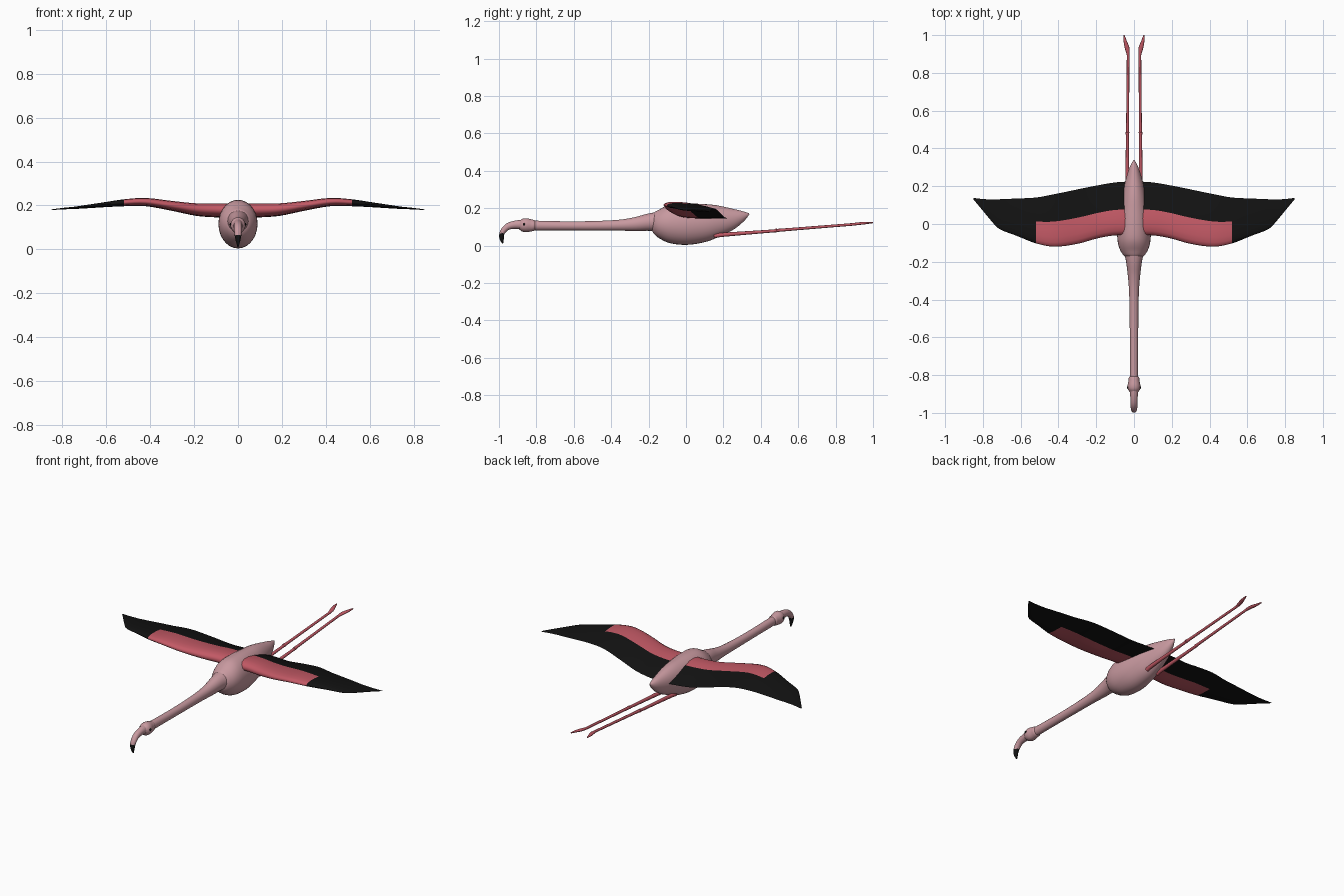
import bpy, bmesh, math
from mathutils import Vector

cube = bpy.data.objects.get("Cube")
if cube:
    bpy.data.objects.remove(cube)


def material(name, rgb):
    m = bpy.data.materials.new(name)
    m.use_nodes = True
    m.diffuse_color = (*rgb, 1)
    m.node_tree.nodes["Principled BSDF"].inputs["Base Color"].default_value = (*rgb, 1)
    return m


PINK = material("pale pink", (0.58, 0.32, 0.35))
RED = material("rose red", (0.54, 0.1, 0.13))
BLACK = material("black", (0.006, 0.006, 0.006))


def smooth_rows(rows, steps):
    """Catmull-Rom interpolation through rows of numbers."""
    out = []
    for i in range(len(rows) - 1):
        a, b = rows[max(i - 1, 0)], rows[i]
        c, d = rows[i + 1], rows[min(i + 2, len(rows) - 1)]
        for s in range(steps):
            t = s / steps
            out.append([q + t * (r - p) / 2 + t * t * (p - 2.5 * q + 2 * r - d_ / 2)
                        + t ** 3 * (1.5 * (q - r) + (d_ - p) / 2)
                        for p, q, r, d_ in zip(a, b, c, d)])
    return out + [list(rows[-1])]


def skin(name, rings, mats, rule=None, angle=50):
    """Join closed rings of points into a capped, smooth object."""
    bm = bmesh.new()
    loops = [[bm.verts.new(p) for p in ring] for ring in rings]
    n = len(loops[0])
    for a, b in zip(loops, loops[1:]):
        for k in range(n):
            bm.faces.new((a[k], a[(k + 1) % n], b[(k + 1) % n], b[k]))
    bm.faces.new(loops[0])
    bm.faces.new(loops[-1])
    bmesh.ops.recalc_face_normals(bm, faces=bm.faces)
    if rule:
        for f in bm.faces:
            f.material_index = rule(f.calc_center_median())
    me = bpy.data.meshes.new(name)
    bm.to_mesh(me)
    bm.free()
    for m in mats:
        me.materials.append(m)
    ob = bpy.data.objects.new(name, me)
    bpy.context.collection.objects.link(ob)
    bpy.ops.object.select_all(action="DESELECT")
    ob.select_set(True)
    bpy.context.view_layer.objects.active = ob
    bpy.ops.object.shade_smooth_by_angle(angle=math.radians(angle))
    return ob


def tube(name, stations, mats, rule=None, sides=20, steps=4):
    """Elliptical tube; each station is x, y, z, half width, half height."""
    rows = smooth_rows(stations, steps)
    rings = []
    for i, (x, y, z, w, h) in enumerate(rows):
        before, after = rows[max(i - 1, 0)], rows[min(i + 1, len(rows) - 1)]
        along = (Vector(after[:3]) - Vector(before[:3])).normalized()
        up = Vector((1, 0, 0)).cross(along).normalized()
        side = along.cross(up)
        w, h = max(w, 0.001), max(h, 0.001)
        rings.append([Vector((x, y, z)) + side * w * math.cos(2 * math.pi * k / sides)
                      + up * h * math.sin(2 * math.pi * k / sides) for k in range(sides)])
    return skin(name, rings, mats, rule)


def centred(rows):
    return [(0, *r) for r in rows]


# Body with pointed tail
tube("body", centred([
    (-.178, .13, .036, .046), (-.165, .128, .056, .06), (-.13, .122, .077, .085),
    (-.08, .118, .088, .105), (0, .115, .088, .111), (.08, .12, .078, .104),
    (.15, .13, .065, .09), (.235, .142, .044, .062), (.3, .158, .023, .03),
    (.338, .17, .003, .003)]), [PINK], sides=28)

# Outstretched neck
tube("neck", centred([
    (-.15, .128, .052, .052), (-.2, .125, .042, .046), (-.27, .115, .033, .037),
    (-.36, .109, .026, .029), (-.5, .106, .023, .025), (-.66, .106, .022, .024),
    (-.83, .108, .022, .026)]), [PINK])

# Head with a slight collar at the back
tube("head", centred([
    (-.805, .108, .02, .022), (-.812, .108, .027, .028), (-.83, .108, .029, .033),
    (-.855, .109, .034, .037), (-.875, .11, .032, .034), (-.89, .111, .022, .024)]), [PINK])

# Hooked bill with a dark tip
tube("bill", centred([
    (-.87, .112, .024, .026), (-.91, .112, .02, .022), (-.95, .103, .018, .018),
    (-.976, .08, .017, .015), (-.986, .056, .014, .013), (-.985, .034, .009, .011),
    (-.98, .012, .003, .003)]), [PINK, BLACK], lambda c: int(c.z < .066))

# Wing stations: x, leading y, trailing y, middle z, thickness
WING = smooth_rows([
    (.02, -.06, .225, .163, .066), (.1, -.06, .22, .165, .064), (.19, -.075, .205, .17, .058),
    (.3, -.105, .183, .189, .046), (.42, -.12, .158, .208, .038), (.52, -.102, .14, .206, .032),
    (.62, -.063, .135, .198, .022), (.71, -.028, .131, .19, .014), (.75, .01, .13, .187, .01),
    (.8, .07, .132, .184, .007), (.85, .13, .138, .18, .003)], 4)
CHORD = [0, .02, .08, .18, .32, .48, .65, .82, 1]
RED_END, RED_DEPTH = .52, .48


def wing_ring(row, sx):
    x, lead, trail, z, thick = row
    chord = trail - lead

    def point(u, s):
        half = thick * (1.5 * math.sqrt(u) - 1.5 * u + .12 * u * (1 - u)) * 1.3
        camber = thick * (.25 - .55 * u * u)
        return (sx * x, lead + chord * u, z + camber + s * half / 1.1)
    return ([point(u, 1) for u in CHORD]
            + [point(u, -1) for u in reversed(CHORD[1:-1])])


def wing_colour(c):
    x = abs(c.x)
    for a, b in zip(WING, WING[1:]):
        if a[0] <= x <= b[0]:
            t = (x - a[0]) / (b[0] - a[0])
            lead, trail = (a[k] + t * (b[k] - a[k]) for k in (1, 2))
            depth = (c.y - lead) / (trail - lead)
            return int(x > RED_END or depth > RED_DEPTH)
    return int(x > RED_END)


for side, sx in (("left", 1), ("right", -1)):
    # Wing: red forepart, black flight feathers
    skin(side + "_wing", [wing_ring(r, sx) for r in WING], [RED, BLACK], wing_colour, 70)

    # Trailing leg with a knee, and a flat pointed foot
    tube(side + "_leg", [(sx * x, y, z, r, r) for x, y, z, r in [
        (.034, .15, .05, .011), (.035, .2, .058, .011), (.035, .46, .078, .008),
        (.035, .485, .081, .01), (.034, .51, .083, .008), (.031, .91, .115, .007)]],
        [RED], sides=12)
    tube(side + "_foot", [
        (sx * .031, .895, .114, .007, .007), (sx * .036, .93, .118, .012, .007),
        (sx * .046, .965, .121, .009, .006), (sx * .053, 1, .123, .003, .003)],
        [RED], sides=12)

    # Eye
    bpy.ops.mesh.primitive_uv_sphere_add(segments=16, ring_count=8, radius=.007,
                                         location=(sx * .031, -.866, .114))
    eye = bpy.context.object
    eye.name = side + "_eye"
    eye.data.materials.append(BLACK)
    bpy.ops.object.shade_smooth()
